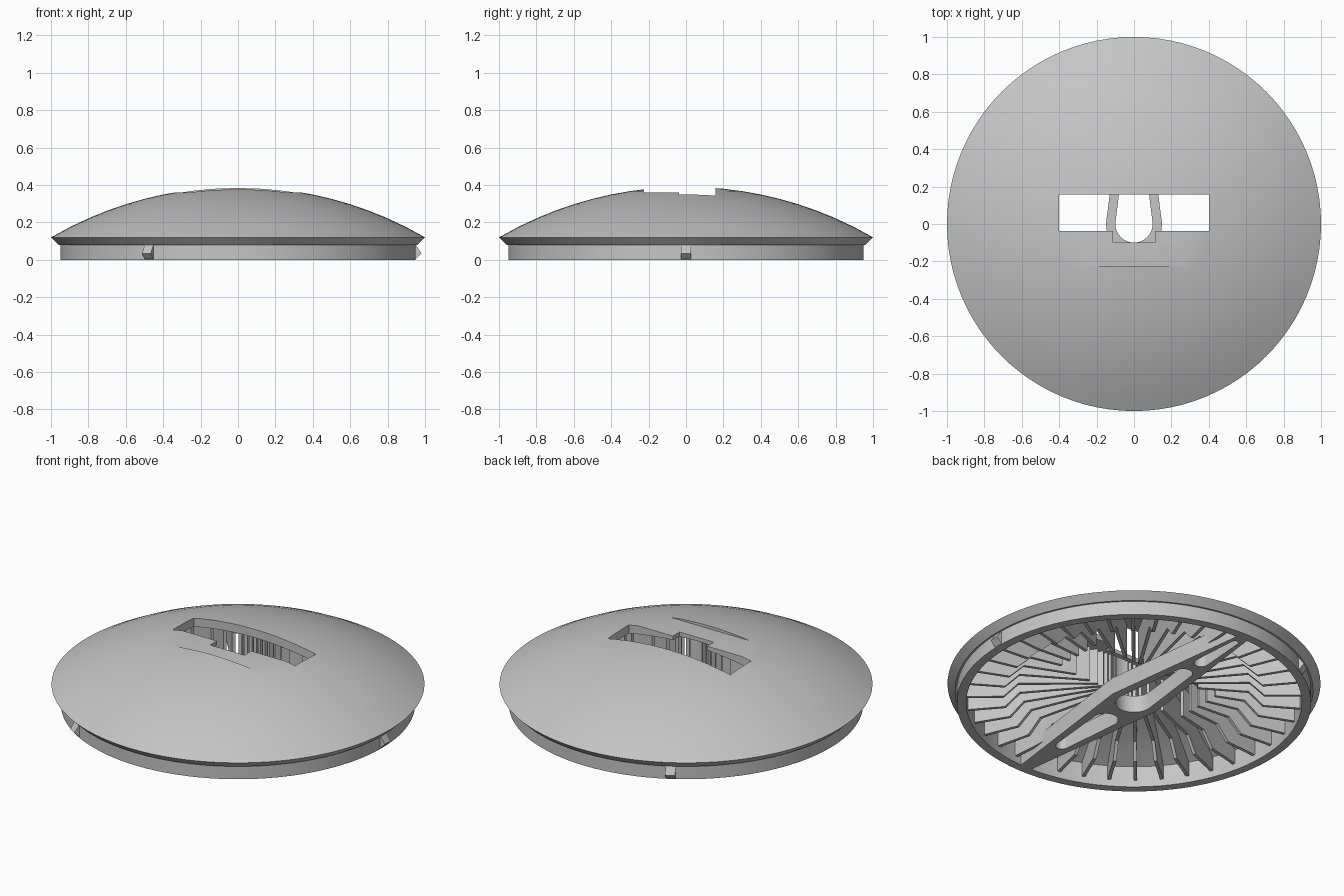
import bpy, bmesh, math
from math import sin, cos, pi, radians, sqrt
from mathutils import Vector, Matrix

if "Cube" in bpy.data.objects:
    bpy.data.objects.remove(bpy.data.objects["Cube"], do_unlink=True)

grey = bpy.data.materials.new("plain grey")
grey.use_nodes = True
grey.diffuse_color = (0.56, 0.56, 0.56, 1)
grey.node_tree.nodes["Principled BSDF"].inputs["Base Color"].default_value = grey.diffuse_color

RADIUS = 1.987          # sphere radius of the dome
APEX = 0.39
WALL = 0.05


def dome_z(r):
    return APEX - RADIUS + sqrt(RADIUS ** 2 - r * r)


def add_object(name, bm):
    bmesh.ops.recalc_face_normals(bm, faces=bm.faces)
    mesh = bpy.data.meshes.new(name)
    bm.to_mesh(mesh)
    bm.free()
    mesh.materials.append(grey)
    obj = bpy.data.objects.new(name, mesh)
    bpy.context.collection.objects.link(obj)
    return obj


def prism(bm, points, depth):
    """Extrude a closed 3D polygon along a vector."""
    face = bm.faces.new([bm.verts.new(p) for p in points])
    out = bmesh.ops.extrude_face_region(bm, geom=[face], use_keep_orig=True)
    verts = [g for g in out["geom"] if isinstance(g, bmesh.types.BMVert)]
    bmesh.ops.translate(bm, verts=verts, vec=Vector(depth))
    return verts + list(face.verts)


def plate(name, outline, z0, z1):
    bm = bmesh.new()
    prism(bm, [(x, y, z0) for x, y in outline], (0, 0, z1 - z0))
    return add_object(name, bm)


def rectangle(x, y0, y1):
    return [(-x, y0), (x, y0), (x, y1), (-x, y1)]


def rounded_slot(y0, r0, y1, r1, steps=12):
    """Tapered slot along y with round ends, y0 below y1."""
    low = [(r0 * cos(pi + pi * i / steps), y0 + r0 * sin(pi + pi * i / steps))
           for i in range(steps + 1)]
    high = [(r1 * cos(pi * i / steps), y1 + r1 * sin(pi * i / steps))
            for i in range(steps + 1)]
    return low + high


def cut(obj, cutters):
    for cutter in cutters:
        cutter.hide_render = True
        mod = obj.modifiers.new("cut", 'BOOLEAN')
        mod.operation = 'DIFFERENCE'
        mod.solver = 'EXACT'
        mod.object = cutter
    bpy.context.view_layer.update()
    graph = bpy.context.evaluated_depsgraph_get()
    mesh = bpy.data.meshes.new_from_object(obj.evaluated_get(graph))
    obj.modifiers.clear()
    obj.data = mesh
    for cutter in cutters:
        bpy.data.objects.remove(cutter, do_unlink=True)


def smooth(obj, angle):
    bpy.ops.object.select_all(action='DESELECT')
    obj.select_set(True)
    bpy.context.view_layer.objects.active = obj
    bpy.ops.object.shade_smooth_by_angle(angle=radians(angle))


# Hollow dome with its rim skirt, turned from one profile
rings = 10
outer = [(i / rings, dome_z(i / rings)) for i in range(rings + 1)]
skirt = [(0.96, 0.08), (0.95, 0.08), (0.95, 0), (0.9, 0)]
inner = [(0.9 * i / rings, dome_z(0.9 * i / rings) - WALL) for i in range(rings, -1, -1)]
profile = outer + skirt + inner
bm = bmesh.new()
verts = [bm.verts.new((r, 0, z)) for r, z in profile]
edges = [bm.edges.new(pair) for pair in zip(verts, verts[1:])]
bmesh.ops.spin(bm, geom=verts + edges, cent=(0, 0, 0), axis=(0, 0, 1),
               angle=2 * pi, steps=96, use_duplicate=False)
bmesh.ops.remove_doubles(bm, verts=bm.verts, dist=0.0005)
dome = add_object("dome_cover", bm)

# Top opening, its centre notch and the flat ledge in front of it
cut(dome, [
    plate("opening_cutter", rectangle(0.4, -0.037, 0.158), 0.2, 0.5),
    plate("notch_cutter", rectangle(0.112, -0.1, 0.05), 0.19, 0.51),
    plate("ledge_cutter", rectangle(0.5, -0.225, 0.02), 0.36, 0.52),
])
smooth(dome, 25)

# Diamond-shaped cross bar with a keyhole and end slots
bar = plate("cross_bar", [(-0.15, 0), (-0.035, -0.905), (0.035, -0.905),
                          (0.15, 0), (0.035, 0.905), (-0.035, 0.905)], 0, 0.1)
cut(bar, [
    plate("keyhole_cutter", rounded_slot(0, 0.1, 0.41, 0.05), -0.1, 0.3),
    plate("back_slot_cutter", rounded_slot(0.56, 0.04, 0.84, 0.02), -0.1, 0.3),
    plate("front_slot_cutter", rounded_slot(-0.6, 0.035, -0.24, 0.07), -0.1, 0.3),
])
smooth(bar, 25)

# Radial stiffening ribs from the opening's edge, stepped down towards the rim
bm = bmesh.new()
count, thick, end = 40, 0.018, 0.92
for i in range(count):
    angle = 2 * pi * (i + 0.5) / count
    side = 0.42 / abs(cos(angle))
    depth = (0.18 if sin(angle) > 0 else 0.125) / abs(sin(angle))
    start = min(side, depth)
    top = [start + (end - start) * k / 6 for k in range(7)]
    outline = [(r, dome_z(r) - 0.035) for r in reversed(top)]
    outline += [(start, 0.12), (0.62, 0.12), (0.7, 0.04), (end, 0.04)]
    made = prism(bm, [(r, -thick / 2, z) for r, z in outline], (0, thick, 0))
    bmesh.ops.rotate(bm, verts=made, cent=(0, 0, 0),
                     matrix=Matrix.Rotation(angle, 3, 'Z'))
add_object("radial_ribs", bm)

# Three snap bumps around the skirt
bm = bmesh.new()
for i in range(3):
    bump = [(0.93, 0.004), (0.95, 0.004), (0.98, 0.035), (0.952, 0.079), (0.93, 0.079)]
    made = prism(bm, [(r, -0.027, z) for r, z in bump], (0, 0.054, 0))
    bmesh.ops.rotate(bm, verts=made, cent=(0, 0, 0),
                     matrix=Matrix.Rotation(2 * pi * i / 3, 3, 'Z'))
add_object("snap_bumps", bm)
